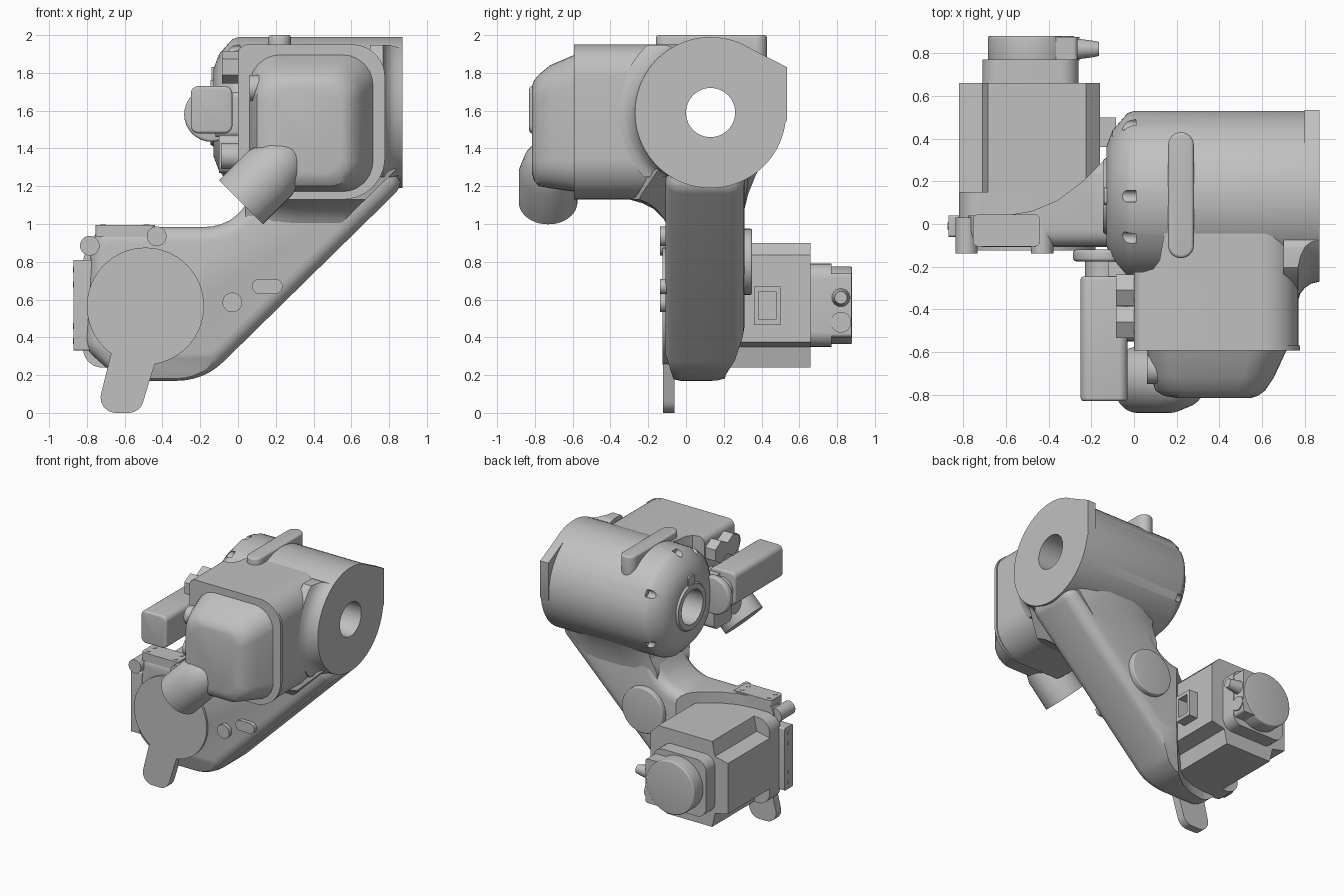
import bpy, bmesh
from math import sin, cos, pi, radians
from mathutils import Vector

if "Cube" in bpy.data.objects:
    bpy.data.objects.remove(bpy.data.objects["Cube"])

grey = bpy.data.materials.new("machine grey")
grey.use_nodes = True
COLOUR = (0.53, 0.53, 0.53, 1)
grey.diffuse_color = COLOUR
grey.node_tree.nodes["Principled BSDF"].inputs["Base Color"].default_value = COLOUR
parts = []
PLACE = {"x": lambda u, v, t: (t, u, v),
         "y": lambda u, v, t: (u, t, v),
         "z": lambda u, v, t: (u, v, t)}


def rounded(corners, steps=6):
    """Polygon from (u, v, radius) corners, each rounded by an arc."""
    out, n = [], len(corners)
    for i, (u, v, r) in enumerate(corners):
        p = Vector((u, v))
        a = (Vector(corners[i - 1][:2]) - p).normalized()
        b = (Vector(corners[(i + 1) % n][:2]) - p).normalized()
        if r == 0:
            out.append((u, v))
            continue
        half = a.angle(b) / 2
        mid = p + (a + b).normalized() * (r / sin(half))
        reach = r * cos(half) / sin(half)
        s, e = p + a * reach - mid, p + b * reach - mid
        for k in range(steps + 1):
            q = mid + s.lerp(e, k / steps).normalized() * r
            out.append((q.x, q.y))
    return out


def rect(u0, u1, v0, v1, r=0):
    return rounded([(u0, v0, r), (u1, v0, r), (u1, v1, r), (u0, v1, r)])


def circle(u, v, r, n=48, squash=1):
    return [(u + r * cos(2 * pi * i / n), v + squash * r * sin(2 * pi * i / n)) for i in range(n)]


def bake(o):
    """Apply all modifiers."""
    dg = bpy.context.evaluated_depsgraph_get()
    dg.update()
    mesh = bpy.data.meshes.new_from_object(o.evaluated_get(dg))
    o.modifiers.clear()
    o.data = mesh


def loft(name, axis, rings, bevel=0, ring_closed=False):
    """Skin a stack of (position, outline) rings along an axis."""
    bm = bmesh.new()
    rows = [[bm.verts.new(PLACE[axis](u, v, t)) for u, v in pts] for t, pts in rings]
    pairs = list(zip(rows, rows[1:]))
    if ring_closed:
        pairs.append((rows[-1], rows[0]))
    else:
        bm.faces.new(rows[0])
        bm.faces.new(rows[-1])
    for lo, hi in pairs:
        for i in range(len(lo)):
            bm.faces.new((lo[i - 1], lo[i], hi[i], hi[i - 1]))
    bmesh.ops.recalc_face_normals(bm, faces=bm.faces)
    mesh = bpy.data.meshes.new(name)
    bm.to_mesh(mesh)
    bm.free()
    mesh.materials.append(grey)
    o = bpy.data.objects.new(name, mesh)
    bpy.context.collection.objects.link(o)
    parts.append(o)
    if bevel:
        m = o.modifiers.new("soft edges", "BEVEL")
        m.width, m.segments, m.limit_method, m.angle_limit = bevel, 4, "ANGLE", radians(50)
        bake(o)
    return o


def prism(name, axis, pts, a, b, bevel=0):
    return loft(name, axis, [(a, pts), (b, pts)], bevel)


def carve(o, tool, operation="INTERSECT"):
    """Boolean the tool into a part, then drop the tool."""
    m = o.modifiers.new("trim", "BOOLEAN")
    m.operation, m.object, m.solver = operation, tool, "EXACT"
    bake(o)
    parts.remove(tool)
    bpy.data.objects.remove(tool)


# Hollow shoulder drum, tapered at its -x end, with small rim notches
CY, CZ = 0.13, 1.59
profile = [(0.87, 0.13), (0.87, 0.4), (0, 0.4), (-0.03, 0.39), (-0.1, 0.31), (-0.13, 0.23),
           (-0.13, 0.18), (-0.145, 0.17), (-0.145, 0.13)]
drum = loft("shoulder_drum", "x", [(x, circle(CY, CZ, r, 72)) for x, r in profile], ring_closed=True)
for deg in (30, 90, 120, 210, 270, 330):
    a = radians(deg)
    notch = circle(CY + 0.39 * cos(a), CZ + 0.39 * sin(a), 0.028, 16)
    carve(drum, prism("notch", "x", notch, -0.06, 0.01), "DIFFERENCE")
prism("drum_ear", "x", [(0.3, 1.95), (0.535, 1.83), (0.535, 1.55), (0.45, 1.38), (0.33, 1.6)], 0.8, 0.87)
prism("top_rib", "z", rect(0.16, 0.28, -0.16, 0.43, 0.059), 1.78, 2.0, 0.015)
prism("ring_knob", "x", rect(0.09, 0.17, 1.74, 1.83, 0.02), -0.14, -0.05)

# Gearbox housing in front of the drum
housing = [(0, 1.95, 0.05), (0.77, 1.95, 0.17), (0.77, 1.13, 0.22), (0.2, 1.13, 0.08), (0, 1.3, 0.08)]
body = prism("gear_housing", "y", rounded(housing, 8), -0.575, -0.02)
carve(body, prism("housing_plan", "z", [(-0.1, -0.7), (0.9, -0.7), (0.9, 0), (0.15, 0), (0.12, -0.17),
                                        (0.09, -0.21), (0.04, -0.225), (-0.1, -0.225)], 1, 2.1))
prism("housing_lip", "y", rounded([(u * 1.01, v, r) for u, v, r in housing], 8), -0.592, -0.57)

# Curved fillet from the housing side out to the drum rim
flare = loft("housing_flare", "x", [(x, circle(CY, CZ, r, 72)) for x, r in
             [(0.7, 0.49), (0.768, 0.49), (0.78, 0.455), (0.8, 0.43), (0.83, 0.41), (0.868, 0.4)]])
carve(flare, prism("flare_zone", "x", rect(-0.42, -0.04, 1.25, 1.948, 0.08), 0.6, 0.9))

# Domed cover and its cable spout
loft("gear_cover", "y", [
    (-0.58, rect(0.06, 0.72, 1.17, 1.9, 0.16)),
    (-0.72, rect(0.08, 0.655, 1.19, 1.84, 0.15)),
    (-0.78, rect(0.1, 0.615, 1.2, 1.79, 0.13)),
    (-0.805, rect(0.14, 0.58, 1.23, 1.76, 0.11)),
    (-0.815, rect(0.2, 0.55, 1.27, 1.73, 0.1))])
spout = loft("cable_spout", "z", [(t, circle(0, 0, r, 40, 0.94)) for t, r in
             [(-0.42, 0.04), (-0.39, 0.09), (-0.32, 0.135), (-0.22, 0.165), (0, 0.165)]])
spout.location = (0.015, -0.73, 1.115)
spout.rotation_euler.y = radians(-135)

# Lower arm: soft-edged outline, thinned where the motor bolts on, tapered at the foot
outline = rounded([(-0.77, 0.985, 0.1), (-0.03, 0.985, 0.25), (0.1, 1.2, 0.1), (0.1, 1.42, 0.1),
                   (0.86, 1.42, 0.1), (0.86, 1.19, 0.1), (-0.18, 0.17, 0.35),
                   (-0.62, 0.17, 0.16), (-0.81, 0.34, 0.12)])
arm = prism("lower_arm", "y", outline, -0.108, 0.31, 0.08)
plan = [(-0.9, 0.04), (-0.6, 0.04), (-0.48, 0.06), (-0.36, 0.11), (-0.24, 0.2), (-0.13, 0.31),
        (0, 0.4), (0.9, 0.4), (0.9, -0.3), (-0.9, -0.3)]
carve(arm, prism("arm_plan", "z", plan, 0, 1.8))
carve(arm, prism("arm_side", "x", [(-0.04, 0.1), (0.19, 0.1), (0.21, 0.2), (0.26, 0.28), (0.3, 0.4), (0.32, 0.52),
                                   (0.32, 1.5), (-0.13, 1.5), (-0.13, 0.38), (-0.08, 0.22)], -1, 1))

# Flared neck blending the arm into the drum, fading out at both ends
flank = [(-0.09, 0.97), (-0.12, 1.03), (-0.17, 1.08), (-0.23, 1.11), (-0.3, 1.13), (-0.3, 1.42),
         (0.47, 1.42), (0.42, 1.35), (0.37, 1.26), (0.33, 1.16), (0.305, 1.06), (0.295, 0.97)]


def fade(f):
    return [((-0.09 + (y + 0.09) * f) if y < 0 else (0.295 + (y - 0.295) * f), z) for y, z in flank]


neck = loft("arm_neck", "x", [(x, fade(f)) for x, f in
            [(0.04, 0.1), (0.12, 0.5), (0.22, 0.85), (0.32, 1), (0.55, 1), (0.7, 0.7), (0.86, 0.2)]])
inset = [(0.04, 0.9), (0.44, 0.9), (0.86, 1.31), (0.86, 1.45), (0.1, 1.45), (0.09, 1.2), (0.04, 1.09)]
carve(neck, prism("neck_outline", "y", inset, -0.5, 0.6))
prism("rear_boss", "y", circle(0.13, 0.8, 0.175), 0.2, 0.35, 0.01)

# Front cover disc with its tongue, and bosses
MX, MZ = -0.49, 0.565
prism("joint_disc", "y", circle(MX, MZ, 0.31, 64), -0.125, -0.03)
prism("tongue", "y", rounded([(-0.66, 0.36, 0), (-0.41, 0.36, 0), (-0.52, 0, 0.08), (-0.75, 0, 0.08)]),
      -0.122, -0.06)
for x, z in [(-0.785, 0.885), (-0.43, 0.935), (-0.03, 0.585)]:
    prism("front_boss", "y", circle(x, z, 0.052, 32), -0.138, 0.03)
prism("slot_boss", "y", rect(0.075, 0.235, 0.63, 0.71, 0.039), -0.138, -0.02)

# Bolt-on pads at the top and side of the arm
prism("top_pad", "z", rect(-0.755, -0.44, -0.105, 0.045, 0.025), 0.93, 0.995)
prism("side_pad", "x", rect(-0.06, 0.04, 0.33, 0.81, 0.01), -0.87, -0.76)
for y in (-0.065, 0.005):
    for x in (-0.715, -0.485):
        prism("pad_screw", "z", circle(x, y, 0.016, 16), 0.99, 0.998)
for z in (0.38, 0.46, 0.68, 0.76):
    prism("side_screw", "x", circle(-0.01, z, 0.016, 16), -0.873, -0.86)

# Motor with stepped corners, end cap and plugs
x0, x1, z0, z1, c, d, s = -0.82, -0.16, 0.24, 0.9, 0.135, 0.065, 0.11
prism("motor_flange", "y", rect(x0, x1, z0, z1, 0.1), 0.02, 0.15)
prism("motor_body", "y", [(x0 + c, z0), (x1 - c, z0), (x1 - s, z0 + s), (x1, z0 + c), (x1, z1 - d),
                          (x1 - d, z1), (x0 + c, z1), (x0 + s, z1 - s), (x0, z1 - c),
                          (x0, z0 + c), (x0 + s, z0 + s)], 0.14, 0.66)
prism("encoder_base", "y", rect(-0.71, -0.26, 0.35, 0.79, 0.08), 0.65, 0.77)
prism("encoder_cap", "y", circle(-0.48, 0.57, 0.205), 0.76, 0.88, 0.01)
prism("plug_block", "y", rect(-0.42, -0.265, 0.4, 0.74, 0.02), 0.76, 0.875)
loft("plug", "x", [(-0.28, circle(0.82, 0.61, 0.05, 24)), (-0.2, circle(0.82, 0.61, 0.04, 24)),
                   (-0.165, circle(0.82, 0.61, 0.033, 24))])
prism("plug_socket", "x", circle(0.82, 0.48, 0.055, 24), -0.29, -0.255)
for y, z, w, h in [(0.43, 0.48, 0.07, 0.014), (0.43, 0.656, 0.07, 0.014),
                   (0.372, 0.57, 0.012, 0.1), (0.488, 0.57, 0.012, 0.1)]:
    prism("terminal_frame", "x", rect(y - w, y + w, z - h, z + h), -0.17, -0.085)

# Cable connectors on the -x side
for y in (-0.31, -0.46):
    prism("hex_fitting", "x", [(u, v) for v, u in circle(1.83, y, 0.085, 6)], -0.085, 0.02)
prism("connector_box", "y", rect(-0.25, -0.03, 1.48, 1.73, 0.04), -0.83, -0.245, 0.015)
prism("connector_elbow", "y", circle(-0.14, 1.58, 0.145, 32), -0.175, -0.12, 0.015)
prism("connector_neck", "y", circle(-0.14, 1.59, 0.09, 32), -0.26, -0.16)
prism("connector_mount", "x", rect(-0.33, -0.15, 1.46, 1.7, 0.03), -0.12, 0.06)
prism("lower_connector", "x", rect(-0.42, -0.2, 1.27, 1.47, 0.04), -0.1, 0.12)
prism("lower_plug", "x", circle(-0.48, 1.36, 0.07, 24), -0.09, 0.1)
prism("cover_plug", "x", circle(-0.68, 1.72, 0.07, 24), 0.06, 0.2)

# Smooth shading with sharp edges kept
bpy.ops.object.select_all(action="DESELECT")
for o in parts:
    o.select_set(True)
bpy.context.view_layer.objects.active = parts[0]
bpy.ops.object.shade_smooth_by_angle(angle=radians(32))
